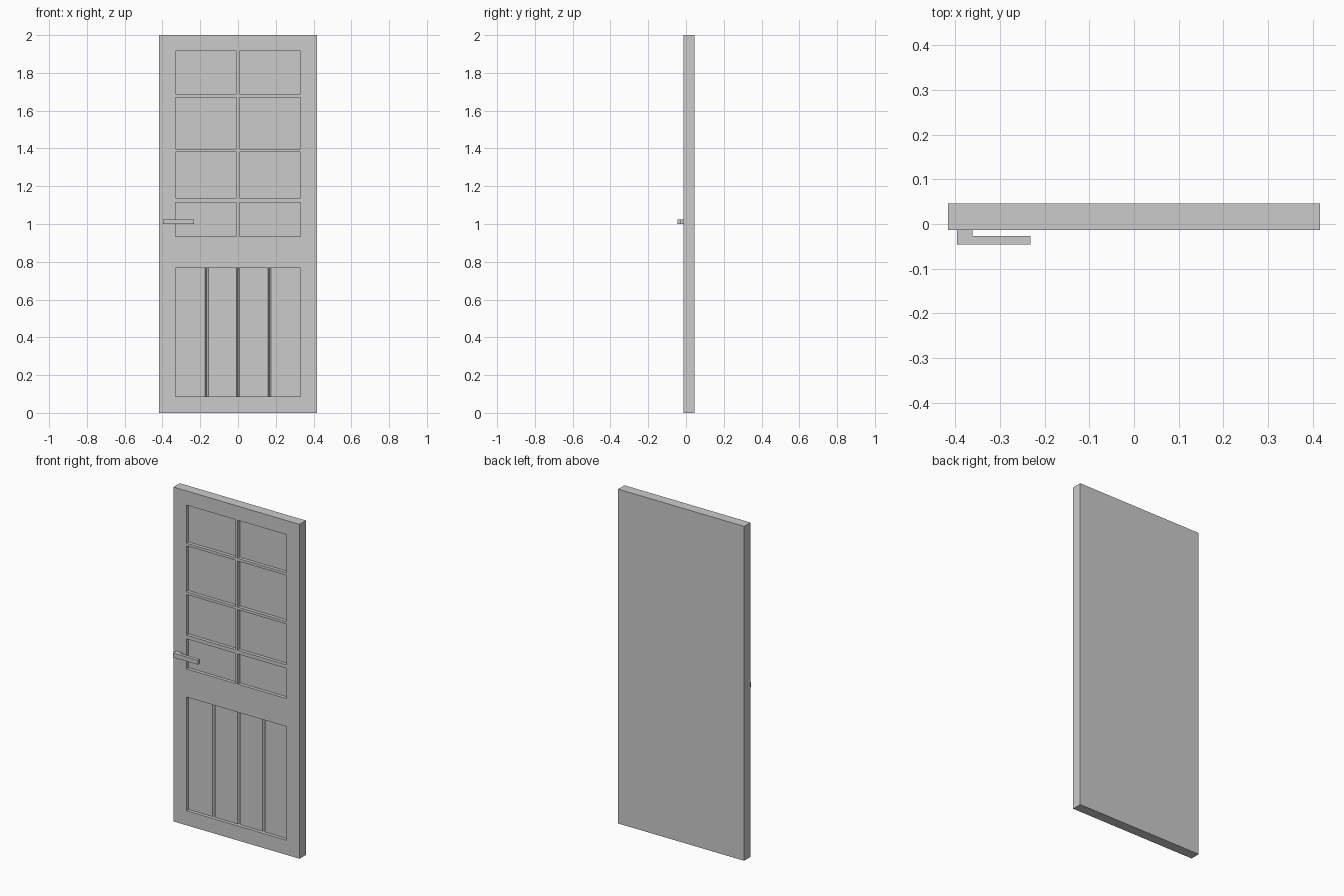
import bpy, bmesh

if "Cube" in bpy.data.objects:
    bpy.data.objects.remove(bpy.data.objects["Cube"])

FRONT, BACK = -0.014, 0.046      # door faces in y
RECESS = FRONT + 0.02            # sunken panel depth
V_DEPTH, V_HALF = 0.012, 0.008   # plank grooves
PX = 0.331                       # half width of the panelled area


def add_prism(bm, outline, z0, z1):
    """Extrude an (x, y) outline from z0 up to z1."""
    face = bm.faces.new([bm.verts.new((x, y, z0)) for x, y in outline])
    ext = bmesh.ops.extrude_face_region(bm, geom=[face])
    verts = [g for g in ext["geom"] if isinstance(g, bmesh.types.BMVert)]
    bmesh.ops.translate(bm, verts=verts, vec=(0, 0, z1 - z0))


def rect(x0, x1, y0, y1):
    return [(x0, y0), (x1, y0), (x1, y1), (x0, y1)]


def make_object(name, prisms):
    bm = bmesh.new()
    for outline, z0, z1 in prisms:
        add_prism(bm, outline, z0, z1)
    bmesh.ops.recalc_face_normals(bm, faces=bm.faces[:])
    mesh = bpy.data.meshes.new(name)
    bm.to_mesh(mesh)
    bm.free()
    obj = bpy.data.objects.new(name, mesh)
    bpy.context.collection.objects.link(obj)
    return obj


# Door slab
door = make_object("door_leaf", [(rect(-0.417, 0.417, FRONT, BACK), 0, 2)])

# Upper recesses: four rows of two panes
cuts = []
for z0, z1 in [(0.935, 1.115), (1.137, 1.38), (1.396, 1.671), (1.687, 1.915)]:
    for x0, x1 in [(-PX, -0.008), (0.008, PX)]:
        cuts.append((rect(x0, x1, FRONT - 0.02, RECESS), z0, z1))

# Lower recess: one panel with three V grooves between planks
profile = [(PX, FRONT - 0.02), (-PX, FRONT - 0.02), (-PX, RECESS)]
for gx in (-PX / 2, 0, PX / 2):
    profile += [(gx - V_HALF, RECESS), (gx, RECESS + V_DEPTH), (gx + V_HALF, RECESS)]
profile.append((PX, RECESS))
cuts.append((profile, 0.087, 0.767))

# Carve the recesses and remove the cutter
cutter = make_object("recess_cutter", cuts)
cutter.hide_render = True
mod = door.modifiers.new("recesses", "BOOLEAN")
mod.operation = "DIFFERENCE"
mod.solver = "EXACT"
mod.object = cutter
bpy.context.view_layer.objects.active = door
bpy.ops.object.modifier_apply(modifier=mod.name)
bpy.data.objects.remove(cutter)

# Lever handle: L-shaped post and grip
lever = [(-0.397, FRONT), (-0.397, -0.046), (-0.232, -0.046),
         (-0.232, -0.027), (-0.362, -0.027), (-0.362, FRONT)]
make_object("door_handle", [(lever, 0.999, 1.025)])
